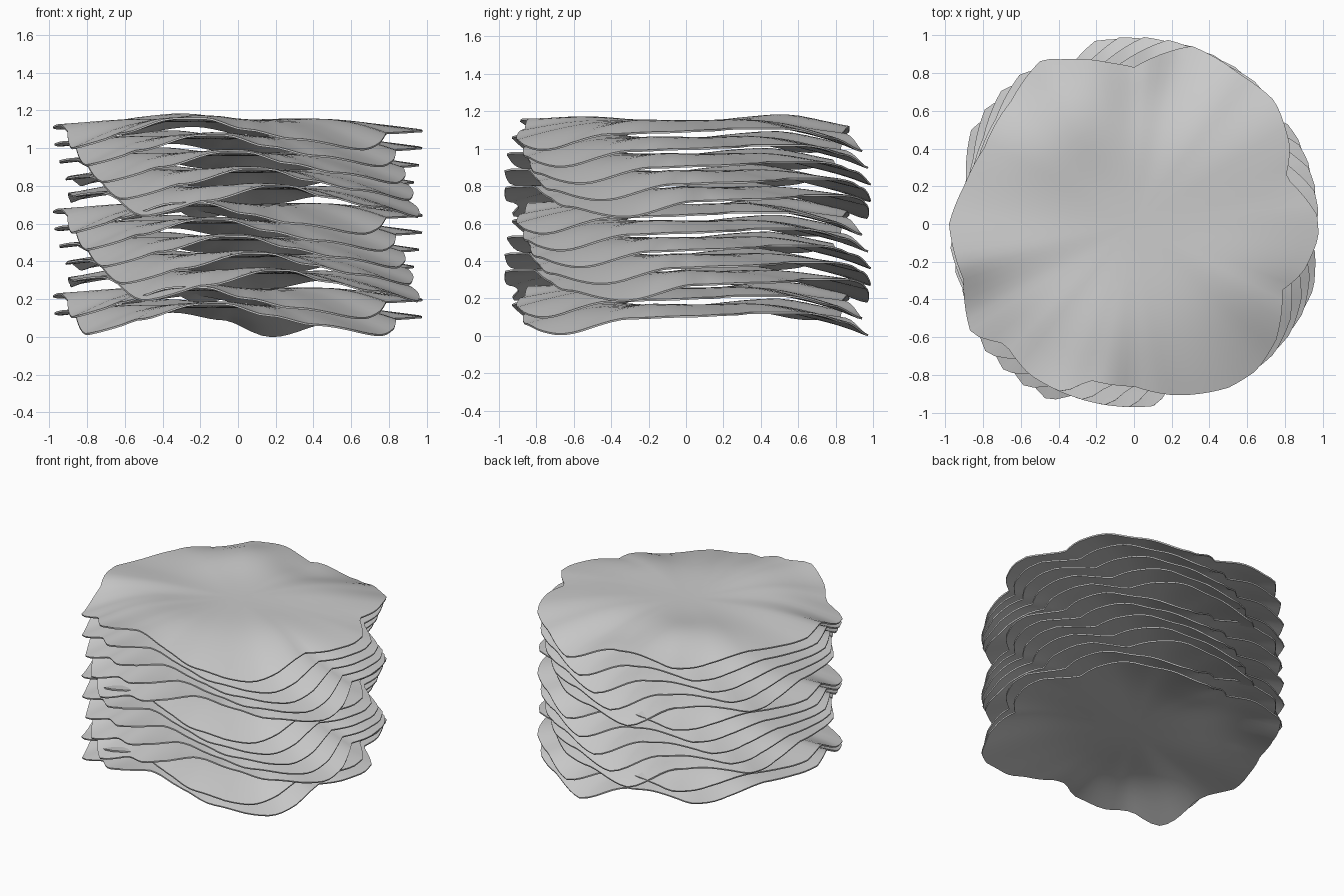
import bpy, bmesh, math

if "Cube" in bpy.data.objects:
    bpy.data.objects.remove(bpy.data.objects["Cube"])

# Rim outline of one sheet: (angle in degrees, radius)
OUTLINE = [(3, .97), (17, .84), (26, .92), (41, .99), (55, .97), (72, .99), (90, .83), (98, .86),
           (115, .96), (119, 1.0), (135, .92), (153, .89), (167, .92), (180, .98), (198, .95),
           (214, 1.04), (223, .93), (235, .97), (247, .97), (254, .86), (270, .86), (283, .93),
           (300, 1.0), (310, 1.01), (321, .97), (336, .86), (344, .93), (356, .98)]
# Droop of the rim: (angle in degrees, height offset)
DROOP = [(8, -.04), (18, -.03), (33, -.03), (53, -.08), (72, -.15), (88, -.06), (105, -.02),
         (128, -.065), (150, -.02), (173, -.035), (191, -.015), (211, -.14), (230, -.06),
         (250, .02), (258, .02), (273, -.04), (288, -.09), (311, -.145), (333, -.06), (353, -.05)]
# Soft bumps: (x, y, height, width)
BUMPS = [(-.4, .58, .075, .22), (.55, -.35, .03, .25), (-.55, -.45, .04, .25),
         (.35, .45, .025, .25), (-.1, -.6, .02, .2), (.05, .7, -.03, .15)]
LAYERS, STEP, TOP = 12, .0895, 1.137
SEGMENTS, RINGS = 120, 14


def around(table, deg, smooth):
    deg %= 360
    pts = [(table[-1][0] - 360, table[-1][1])] + table + [(table[0][0] + 360, table[0][1])]
    for (a, u), (b, v) in zip(pts, pts[1:]):
        if a <= deg <= b:
            t = (deg - a) / (b - a)
            if smooth:
                t = t * t * (3 - 2 * t)
            return u + (v - u) * t


def point(deg, s):
    # inner rings relax toward a circle
    r = s * (.93 + (around(OUTLINE, deg, False) - .93) * s ** 2)
    a = math.radians(deg)
    x, y = r * math.cos(a), r * math.sin(a)
    z = around(DROOP, deg, True) * s ** 3
    for bx, by, h, w in BUMPS:
        z += h * math.exp(-((x - bx) ** 2 + (y - by) ** 2) / (2 * w * w)) * (1 - s ** 4)
    return x, y, z


# One wavy sheet, reused for every layer
bm = bmesh.new()
centre = bm.verts.new(point(0, 0))
rings = [[bm.verts.new(point(360 * j / SEGMENTS, i / RINGS)) for j in range(SEGMENTS)]
         for i in range(1, RINGS + 1)]
for j in range(SEGMENTS):
    k = (j + 1) % SEGMENTS
    bm.faces.new((centre, rings[0][j], rings[0][k]))
    for a, b in zip(rings, rings[1:]):
        bm.faces.new((a[j], b[j], b[k], a[k]))
mesh = bpy.data.meshes.new("wavy_sheet")
bm.to_mesh(mesh)
bm.free()

# Give the sheet its thickness and keep the cut edge sharp
first = bpy.data.objects.new("sheet_1", mesh)
bpy.context.collection.objects.link(first)
bpy.context.view_layer.objects.active = first
first.select_set(True)
mod = first.modifiers.new("thickness", 'SOLIDIFY')
mod.thickness = .01
mod.offset = 0
bpy.ops.object.modifier_apply(modifier=mod.name)
bpy.ops.object.shade_smooth_by_angle(angle=math.radians(50))

# Stack the sheets, turning them in groups of five
for i in range(LAYERS):
    ob = first
    if i:
        ob = bpy.data.objects.new(f"sheet_{i + 1}", first.data)
        bpy.context.collection.objects.link(ob)
    ob.location.z = TOP - STEP * i
    ob.rotation_euler.z = math.radians(7.5 * (i % 5))
